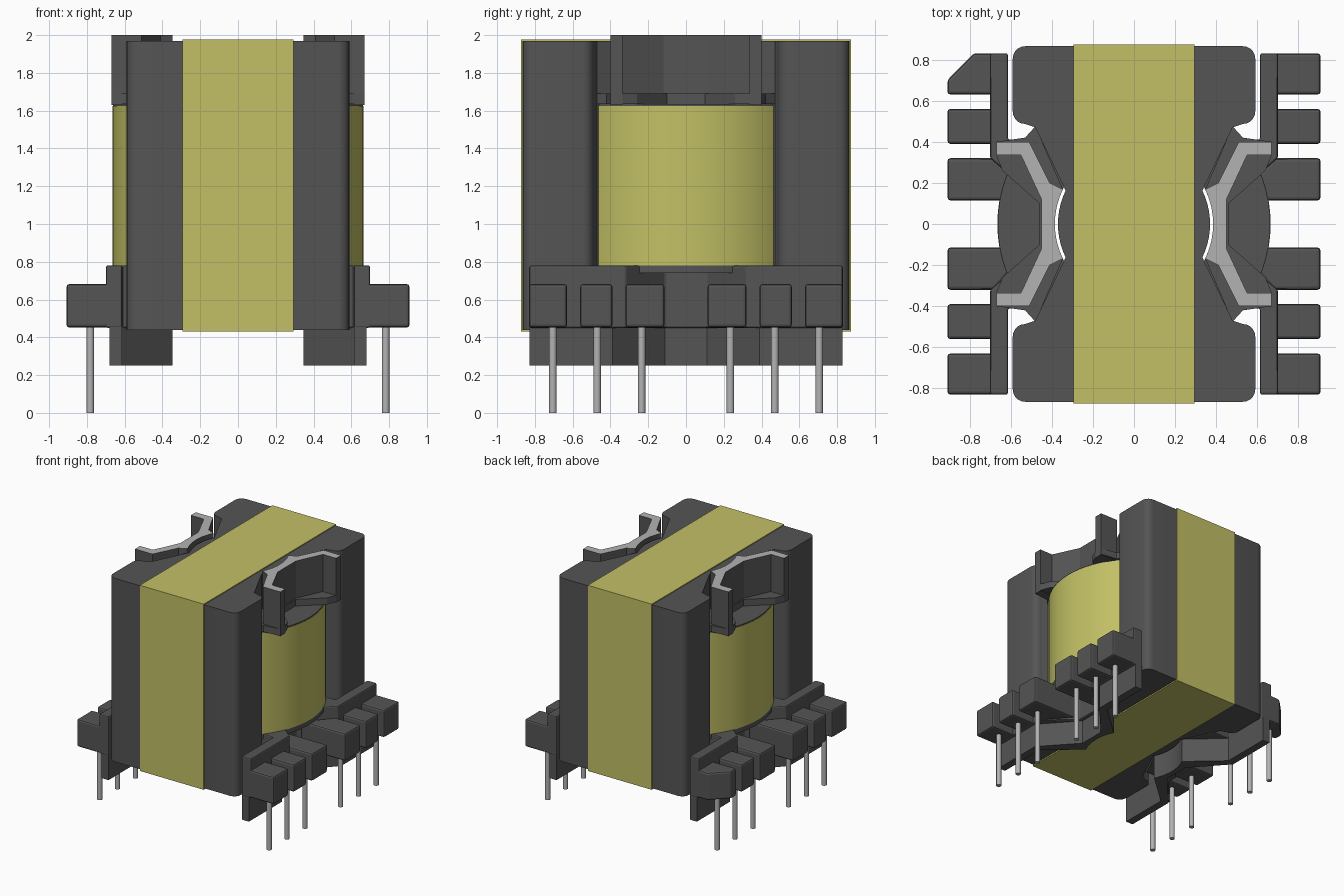
import bpy, bmesh
from math import cos, sin, pi, radians

old = bpy.data.objects.get("Cube")
if old:
    bpy.data.objects.remove(old)


def material(name, rgb):
    m = bpy.data.materials.new(name)
    m.use_nodes = True
    m.diffuse_color = (*rgb, 1)
    m.node_tree.nodes["Principled BSDF"].inputs["Base Color"].default_value = (*rgb, 1)
    return m


DARK = material("dark grey", (0.09, 0.09, 0.09))
TAPE = material("yellow tape", (0.54, 0.53, 0.13))
METAL = material("light metal", (0.45, 0.45, 0.45))


def finish(name, bm, mat, bevel=0, smooth=False):
    bmesh.ops.recalc_face_normals(bm, faces=bm.faces)
    mesh = bpy.data.meshes.new(name)
    bm.to_mesh(mesh)
    bm.free()
    mesh.materials.append(mat)
    ob = bpy.data.objects.new(name, mesh)
    bpy.context.collection.objects.link(ob)
    if bevel:
        mod = ob.modifiers.new("soft edges", "BEVEL")
        mod.width, mod.segments = bevel, 2
    if smooth:
        bpy.ops.object.select_all(action="DESELECT")
        ob.select_set(True)
        bpy.context.view_layer.objects.active = ob
        bpy.ops.object.shade_smooth_by_angle(angle=radians(30))
    return ob


def prism(name, pts, z0, z1, mat=DARK, bevel=0, round_x=None):
    """Extrude a plan outline; upright edges beyond round_x get rounded."""
    bm = bmesh.new()
    base = bm.faces.new([bm.verts.new((x, y, z0)) for x, y in pts])
    top = bmesh.ops.extrude_face_region(bm, geom=[base])["geom"]
    for v in top:
        if isinstance(v, bmesh.types.BMVert):
            v.co.z = z1
    if round_x:
        upright = [e for e in bm.edges
                   if abs(e.verts[0].co.z - e.verts[1].co.z) > 0.1
                   and abs(e.verts[0].co.x) > round_x]
        bmesh.ops.bevel(bm, geom=upright, offset=0.06, segments=5,
                        profile=0.5, affect="EDGES")
    return finish(name, bm, mat, bevel, smooth=bool(round_x))


def ring(name, r_in, r_out, z0, z1, mat, n=72):
    bm = bmesh.new()
    prof = [(r_in, z0), (r_out, z0), (r_out, z1), (r_in, z1)]
    loops = [[bm.verts.new((r * cos(2 * pi * i / n), r * sin(2 * pi * i / n), z))
              for r, z in prof] for i in range(n)]
    for i in range(n):
        a, b = loops[i], loops[(i + 1) % n]
        for j in range(4):
            k = (j + 1) % 4
            bm.faces.new((a[j], b[j], b[k], a[k]))
    return finish(name, bm, mat, smooth=True)


def arc(r, half_angle=26, n=10):
    angles = [radians(half_angle * (1 - 2 * i / n)) for i in range(n + 1)]
    return [(r * cos(a), r * sin(a)) for a in angles]


def outline(half, r=0.385):
    """Plan outline mirrored about y = 0, hugging the centre post."""
    return half + arc(r) + [(x, -y) for x, y in reversed(half)]


def flip(pts, s):
    return [(x * s, y) for x, y in pts]


# Ferrite core with rounded end legs and a narrow waist
edge = [(0.59, 0.865), (0.59, 0.487), (0.53, 0.487), (0.48, 0.47)]
right_edge = outline(edge, 0.37)
prism("core", right_edge + [(-x, -y) for x, y in right_edge],
      0.44, 1.97, round_x=0.58)

# Tape wrapped around the core
prism("core_tape", [(-0.295, -0.873), (0.295, -0.873), (0.295, 0.873), (-0.295, 0.873)],
      0.43, 1.978, TAPE)

# Winding and its end flanges
ring("winding", 0.385, 0.665, 0.78, 1.625, TAPE)
ring("winding_top_flange", 0.385, 0.663, 1.625, 1.635, DARK)
ring("winding_bottom_flange", 0.385, 0.663, 0.74, 0.78, DARK)

clip = [(0.45, 0.12), (0.55, 0.335), (0.67, 0.335), (0.67, 0.40), (0.51, 0.40), (0.41, 0.20)]
ledge = [(0.46, 0.10), (0.64, 0.26), (0.67, 0.335), (0.67, 0.40), (0.53, 0.42), (0.48, 0.475)]
rail = [(0.46, 0.11), (0.70, 0.32), (0.70, 0.83), (0.613, 0.83), (0.613, 0.41), (0.47, 0.41)]
skirt = [(0.43, 0.11), (0.68, 0.39), (0.68, 0.828), (0.615, 0.828), (0.615, 0.41)]
blocks = [(0.115, 0.32), (0.39, 0.56), (0.63, 0.83)]

for s, side in ((1, "left"), (-1, "right")):
    # Top clip, with a pale upper face
    ob = prism(f"{side}_top_clip", flip(outline(clip), s), 1.63, 2.0)
    ob.data.materials.append(METAL)
    for f in ob.data.polygons:
        if f.normal.z > 0.9:
            f.material_index = 1
    # Bobbin ledge, pin rail and lower skirt
    prism(f"{side}_top_ledge", flip(outline(ledge), s), 1.635, 1.69)
    prism(f"{side}_pin_rail", flip(outline(rail), s), 0.45, 0.78, bevel=0.01)
    prism(f"{side}_skirt", flip(outline(skirt), s), 0.25, 0.46)

    # Pin blocks and pins
    for t, end in ((1, "back"), (-1, "front")):
        for i, (y0, y1) in enumerate(blocks):
            x_in = 0.5 if i == 0 else 0.64
            pts = [(x_in, y0), (0.908, y0), (0.908, y1), (x_in, y1)]
            if i == 0:
                pts[3] = (0.68, y1)
            if i == 2 and s < 0 and t > 0:
                # Chamfered block marks the first pin
                pts[2:3] = [(0.908, 0.70), (0.78, y1)]
            prism(f"{side}_{end}_pin_block_{i + 1}",
                  [(x * s, y * t) for x, y in pts], 0.452, 0.682, bevel=0.015)
            bm = bmesh.new()
            bmesh.ops.create_cone(bm, cap_ends=True, segments=16,
                                  radius1=0.02, radius2=0.02, depth=0.5)
            bmesh.ops.translate(bm, verts=bm.verts,
                                vec=(0.782 * s, (0.235 + 0.235 * i) * t, 0.25))
            finish(f"{side}_{end}_pin_{i + 1}", bm, METAL, smooth=True)
